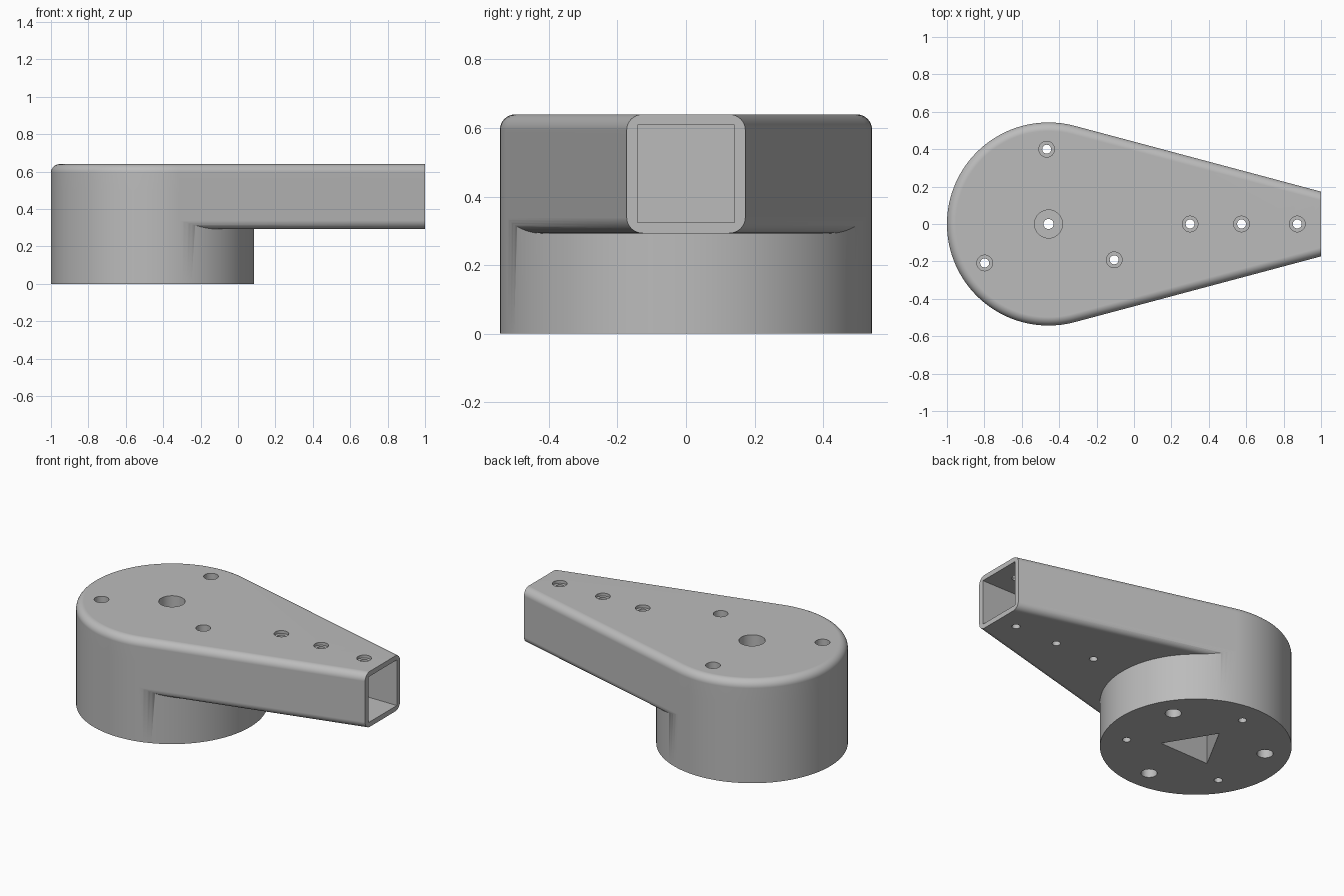
import bpy, bmesh, math
from mathutils import Vector

if "Cube" in bpy.data.objects:
    bpy.data.objects.remove(bpy.data.objects["Cube"])

HUB_X, HUB_R = -0.457, 0.543
TOP, ARM_Z, FILLET = 0.64, 0.293, 0.046
END_Y = 0.173
STEP = 2.5

grey = bpy.data.materials.new("plain grey")
grey.use_nodes = True
colour = (0.5, 0.5, 0.5, 1)
grey.diffuse_color = colour
grey.node_tree.nodes["Principled BSDF"].inputs["Base Color"].default_value = colour


def polar(x, y, r, degrees):
    a = math.radians(degrees)
    return (x + r * math.cos(a), y + r * math.sin(a))


def prism(name, outline, z0, z1, rounded=None):
    """Extrude an outline upwards, optionally rounding the rim edges picked by a rule."""
    bm = bmesh.new()
    face = bm.faces.new([bm.verts.new((x, y, z0)) for x, y in outline])
    up = bmesh.ops.extrude_face_region(bm, geom=[face])["geom"]
    verts = [g for g in up if isinstance(g, bmesh.types.BMVert)]
    bmesh.ops.translate(bm, verts=verts, vec=Vector((0, 0, z1 - z0)))
    bmesh.ops.recalc_face_normals(bm, faces=bm.faces)
    if rounded:
        bmesh.ops.bevel(bm, geom=[e for e in bm.edges if rounded(e)], offset=FILLET,
                        segments=8, profile=0.5, affect='EDGES', clamp_overlap=False)
    mesh = bpy.data.meshes.new(name)
    bm.to_mesh(mesh)
    bm.free()
    mesh.materials.append(grey)
    ob = bpy.data.objects.new(name, mesh)
    bpy.context.collection.objects.link(ob)
    return ob


def combine(target, other, operation):
    """Apply a boolean and discard the second object."""
    mod = target.modifiers.new("boolean", 'BOOLEAN')
    mod.operation, mod.solver, mod.object = operation, 'EXACT', other
    bpy.context.view_layer.objects.active = target
    bpy.ops.object.modifier_apply(modifier=mod.name)
    bpy.data.objects.remove(other)


def drill(x, y, r, z0, z1, sides=32):
    ring = [polar(x, y, r, 360 * i / sides) for i in range(sides)]
    combine(body, prism("drill", ring, z0, z1), 'DIFFERENCE')


def rim_edge(e):
    a, b = (v.co for v in e.verts)
    at_end = a.x > 0.99 and b.x > 0.99
    return abs(a.z - b.z) < 0.001 and not at_end


# Tapered arm wrapping tangentially around the hub
count = int(210 / STEP)
outline = [polar(HUB_X, 0, HUB_R, 75 + STEP * i) for i in range(count + 1)]
outline += [(1, -END_Y), (1, END_Y)]
body = prism("arm_housing", outline, ARM_Z, TOP, rim_edge)

# Round hub reaching to the ground
hub = [polar(HUB_X, 0, HUB_R, STEP * i) for i in range(int(360 / STEP))]
combine(body, prism("hub", hub, 0, 0.5), 'UNION')

# Square socket in the arm end
socket = [(0.2, -0.141), (1.1, -0.141), (1.1, 0.141), (0.2, 0.141)]
combine(body, prism("socket", socket, 0.324, 0.609), 'DIFFERENCE')

# Bolt holes through the arm
for x in (0.3, 0.575, 0.873):
    drill(x, 0, 0.024, 0.2, 0.8)
    drill(x, 0, 0.042, 0.622, 0.8)

# Hub bolt holes, blind holes from below, and triangular drive recess
for k in range(3):
    angle = 91.4 + 120 * k
    x, y = polar(HUB_X, 0, 0.4, angle)
    drill(x, y, 0.024, -0.1, 0.8)
    drill(x, y, 0.042, 0.54, 0.8)
    drill(*polar(HUB_X, 0, 0.4, angle + 60), 0.046, -0.1, 0.2)
drill(HUB_X, 0, 0.027, 0.1, 0.8)
drill(HUB_X, 0, 0.075, 0.5, 0.8)
triangle = [polar(HUB_X, 0, 0.2, 91.4 + 120 * k) for k in range(3)]
combine(body, prism("triangle", triangle, -0.1, 0.3), 'DIFFERENCE')

# Smooth curves, crisp edges
bpy.context.view_layer.objects.active = body
body.select_set(True)
bpy.ops.object.shade_smooth_by_angle(angle=math.radians(30))
weighted = body.modifiers.new("weighted normals", 'WEIGHTED_NORMAL')
weighted.keep_sharp = True
